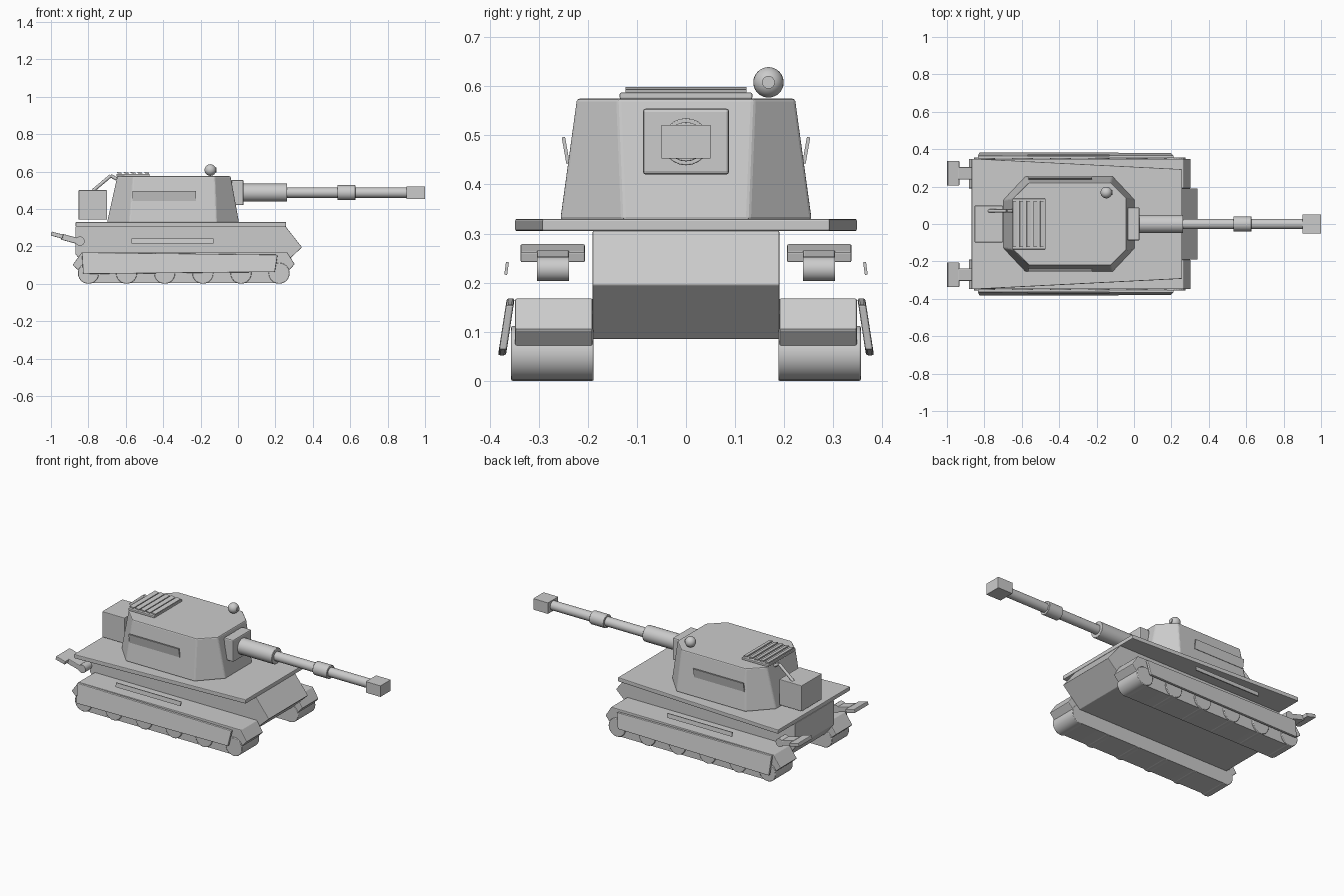
import bpy, bmesh, math
from mathutils import Matrix, Vector

if "Cube" in bpy.data.objects:
    bpy.data.objects.remove(bpy.data.objects["Cube"])

grey = bpy.data.materials.new("plain_grey")
grey.diffuse_color = (0.6, 0.6, 0.6, 1)
grey.use_nodes = True
grey.node_tree.nodes["Principled BSDF"].inputs["Base Color"].default_value = grey.diffuse_color


def finish(name, bm, bevel=0, smooth=False, mirror=False):
    bmesh.ops.recalc_face_normals(bm, faces=bm.faces)
    me = bpy.data.meshes.new(name)
    bm.to_mesh(me)
    bm.free()
    me.materials.append(grey)
    ob = bpy.data.objects.new(name, me)
    bpy.context.collection.objects.link(ob)
    if bevel:
        m = ob.modifiers.new("bevel", 'BEVEL')
        m.width, m.segments, m.limit_method = bevel, 2, 'ANGLE'
    if mirror:
        m = ob.modifiers.new("mirror", 'MIRROR')
        m.use_axis = (False, True, False)
    if smooth:
        bpy.ops.object.select_all(action='DESELECT')
        ob.select_set(True)
        bpy.context.view_layer.objects.active = ob
        bpy.ops.object.shade_smooth_by_angle(angle=math.radians(35))
    return ob


def loft(name, a, b, **kw):
    """Solid between two matching outlines."""
    bm = bmesh.new()
    va, vb = [bm.verts.new(p) for p in a], [bm.verts.new(p) for p in b]
    bm.faces.new(va)
    bm.faces.new(vb[::-1])
    n = len(va)
    for i in range(n):
        j = (i + 1) % n
        bm.faces.new((va[i], va[j], vb[j], vb[i]))
    return finish(name, bm, **kw)


def side_profile(name, pts, y0, y1, **kw):
    return loft(name, [(x, y0, z) for x, z in pts], [(x, y1, z) for x, z in pts], **kw)


def box(name, x, y, z, tilt=0, axis='Y', **kw):
    lo, hi = Vector((x[0], y[0], z[0])), Vector((x[1], y[1], z[1]))
    bm = bmesh.new()
    bmesh.ops.create_cube(bm, size=1, matrix=Matrix.Translation((lo + hi) / 2)
                          @ Matrix.Rotation(math.radians(tilt), 4, axis)
                          @ Matrix.Diagonal((*(hi - lo), 1)))
    return finish(name, bm, **kw)


def rod(name, p, q, r, sides=24, **kw):
    p, q = Vector(p), Vector(q)
    d = q - p
    bm = bmesh.new()
    bmesh.ops.create_cone(bm, cap_ends=True, segments=sides, radius1=r, radius2=r, depth=d.length,
                          matrix=Matrix.Translation((p + q) / 2)
                          @ d.to_track_quat('Z', 'Y').to_matrix().to_4x4())
    return finish(name, bm, smooth=True, **kw)


# Hull and overhanging deck
side_profile("hull", [(-0.87, 0.306), (0.255, 0.306), (0.342, 0.195), (0.225, 0.085),
                      (-0.81, 0.085), (-0.87, 0.16)], -0.19, 0.19, bevel=0.003)
deck = [(-0.868, -0.348), (-0.83, -0.348), (0.257, -0.293), (0.257, 0.293), (-0.83, 0.348), (-0.868, 0.348)]
loft("deck", [(x, y, 0.305) for x, y in deck], [(x, y, 0.33) for x, y in deck], bevel=0.004)

# Running gear
side_profile("track_guard", [(-0.885, 0.1), (-0.835, 0.168), (0.263, 0.168), (0.303, 0.105),
                             (0.263, 0.06), (-0.84, 0.06)], 0.19, 0.348, bevel=0.004, mirror=True)
R, XB, XF = 0.053, -0.80, 0.22
loop = []
for i in range(13):
    a = -math.pi / 2 + math.pi * i / 12
    loop.append((XF + R * math.cos(a), R + 0.003 + R * math.sin(a)))
for i in range(13):
    a = math.pi / 2 + math.pi * i / 12
    loop.append((XB + R * math.cos(a), R + 0.003 + R * math.sin(a)))
side_profile("track", loop, 0.188, 0.348, smooth=True, mirror=True)
for i in range(6):
    x = XB + (XF - XB) * i / 5
    rod("road_wheel", (x, 0.188, 0.056), (x, 0.356, 0.056), 0.056, bevel=0.003, mirror=True)

# Sloping side skirts and slim plates above them
skirt = [(-0.835, 0.168, 0.358), (0.212, 0.155, 0.36), (0.197, 0.063, 0.374), (-0.828, 0.052, 0.376)]
loft("side_skirt", [(x, y - 0.009, z) for x, z, y in skirt],
     [(x, y + 0.007, z) for x, z, y in skirt], bevel=0.004, mirror=True)
box("side_rail", (-0.57, -0.13), (0.3625, 0.3685), (0.216, 0.242), tilt=8, axis='X', mirror=True)

# Turret
def octagon(x0, x1, w, yb, cut, z):
    half = [(x0, yb), (x0 + cut, w), (x1 - cut, w), (x1, yb)]
    return [(x, y, z) for x, y in half] + [(x, -y, z) for x, y in half[::-1]]

loft("turret", octagon(-0.70, 0.005, 0.256, 0.128, 0.12, 0.328),
     octagon(-0.645, -0.04, 0.222, 0.138, 0.085, 0.575), bevel=0.006)
box("turret_side_plate", (-0.565, -0.225), (0.2415, 0.2485), (0.442, 0.497),
    tilt=-10, axis='X', mirror=True)

# Gun
ZG = 0.487
box("mantlet", (-0.035, 0.03), (-0.088, 0.088), (0.42, 0.555), bevel=0.007)
for name, x0, x1, r in [("gun_sleeve", 0.0, 0.262, 0.048), ("gun_barrel", 0.25, 0.92, 0.028),
                        ("barrel_collar", 0.532, 0.628, 0.04)]:
    rod(name, (x0, 0, ZG), (x1, 0, ZG), r, bevel=0.002)
box("muzzle", (0.9, 1.0), (-0.05, 0.05), (0.453, 0.521), bevel=0.001)

# Sensor ball with lens
bm = bmesh.new()
bmesh.ops.create_uvsphere(bm, u_segments=24, v_segments=16, radius=0.031,
                          matrix=Matrix.Translation((-0.148, 0.168, 0.608)))
finish("sensor_ball", bm, smooth=True)
rod("sensor_lens", (-0.14, 0.168, 0.608), (-0.116, 0.168, 0.608), 0.013, sides=16)

# Roof grille
box("grille_base", (-0.65, -0.472), (-0.135, 0.135), (0.574, 0.587), bevel=0.003)
for i in range(5):
    x = -0.635 + i * 0.0368
    box("grille_slat", (x - 0.013, x + 0.013), (-0.123, 0.123), (0.589, 0.596), tilt=12)

# Rear stowage box and pipe
box("stowage_box", (-0.852, -0.70), (-0.098, 0.098), (0.343, 0.5), bevel=0.003)
pipe = [(-0.775, 0.07, 0.498), (-0.68, 0.07, 0.578), (-0.65, 0.07, 0.56)]
for p, q in zip(pipe, pipe[1:]):
    rod("pipe", p, q, 0.009, sides=12)

# Rear brackets
box("bracket_arm", (-0.945, -0.84), (0.238, 0.304), (0.222, 0.254), tilt=15, bevel=0.004, mirror=True)
rod("bracket_pivot", (-0.845, 0.238, 0.228), (-0.845, 0.304, 0.228), 0.025, mirror=True)
box("bracket_pad", (-1.0, -0.935), (0.206, 0.337), (0.249, 0.271), tilt=15, bevel=0.003, mirror=True)
